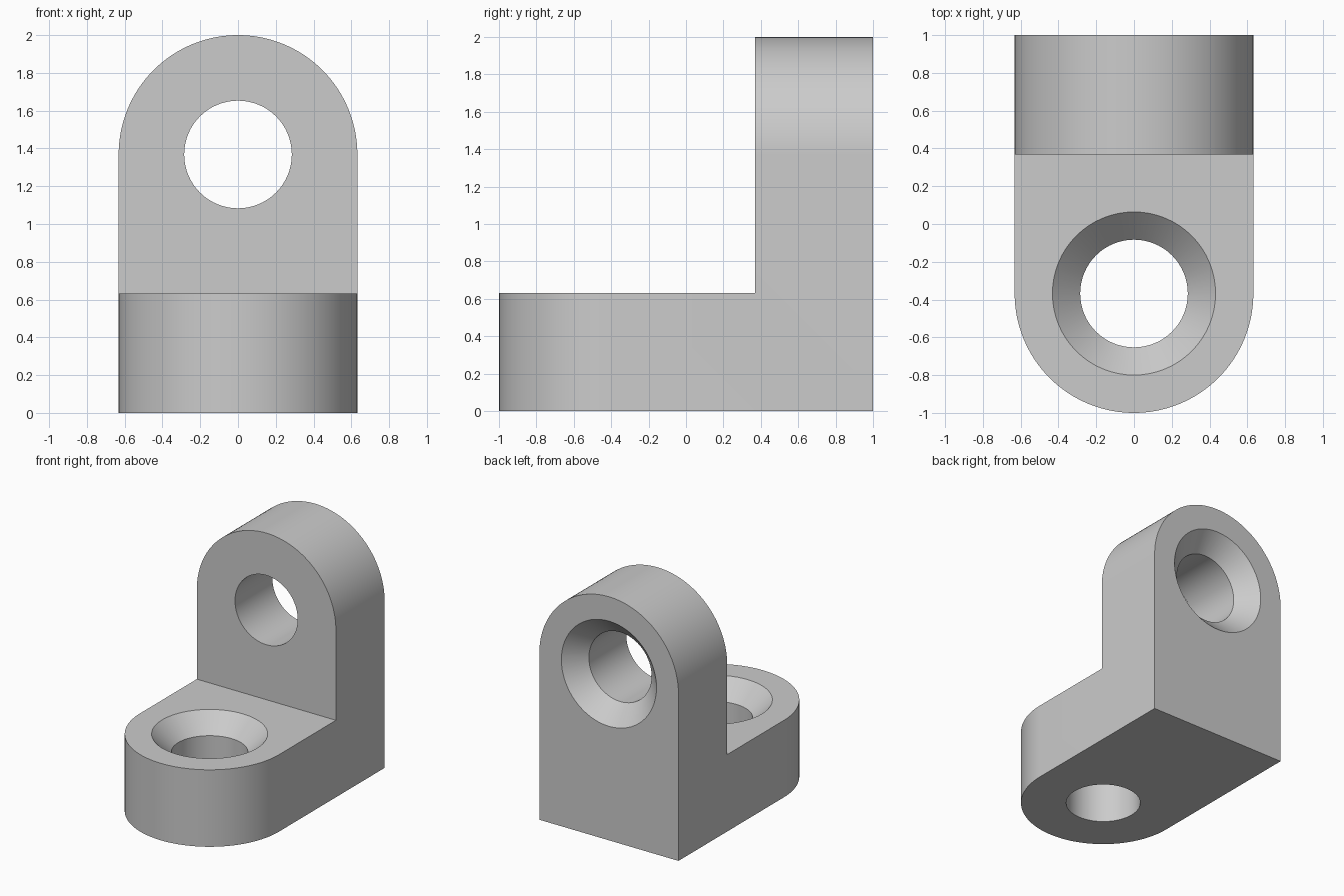
import bpy, bmesh, math
from mathutils import Matrix, Vector

if "Cube" in bpy.data.objects:
    bpy.data.objects.remove(bpy.data.objects["Cube"])

T = 0.632            # plate thickness, and radius of the rounded ends
BORE, SINK = 0.285, 0.432
CENTRE = T - 1       # y of the rounded end's centre
ARC = 64

grey = bpy.data.materials.new("plain grey")
grey.use_nodes = True
grey.diffuse_color = (0.6, 0.6, 0.6, 1)
grey.node_tree.nodes["Principled BSDF"].inputs["Base Color"].default_value = (0.6, 0.6, 0.6, 1)


def loft(bm, rings):
    """Closed solid through rings of equal length."""
    loops = [[bm.verts.new(p) for p in ring] for ring in rings]
    caps = [bm.faces.new(loops[0]), bm.faces.new(loops[-1])]
    n = len(loops[0])
    for a, b in zip(loops, loops[1:]):
        for i in range(n):
            j = (i + 1) % n
            bm.faces.new((a[i], a[j], b[j], b[i]))
    return caps


def make_object(name, bm):
    bmesh.ops.recalc_face_normals(bm, faces=bm.faces[:])
    mesh = bpy.data.meshes.new(name)
    bm.to_mesh(mesh)
    bm.free()
    mesh.materials.append(grey)
    obj = bpy.data.objects.new(name, mesh)
    bpy.context.collection.objects.link(obj)
    return obj


def outline(z):
    """Round-ended plate outline whose inner end is mitred at 45 degrees."""
    pts = [Vector((T * math.cos(a), CENTRE - T * math.sin(a), z))
           for a in (math.pi * i / ARC for i in range(ARC + 1))]
    return pts + [Vector((-T, 1 - z, z)), Vector((T, 1 - z, z))]


# Two mitred plates, the second reflected upright, welded into one bracket
bm = bmesh.new()
loft(bm, [outline(0), outline(T)])
swap = Matrix(((1, 0, 0, 0), (0, 0, -1, 1), (0, -1, 0, 1), (0, 0, 0, 1)))
copy = bmesh.ops.duplicate(bm, geom=bm.verts[:] + bm.edges[:] + bm.faces[:])["geom"]
bmesh.ops.transform(bm, matrix=swap, verts=[v for v in copy if isinstance(v, bmesh.types.BMVert)])
mitre = Vector((0, 1, 1)).normalized()
bm.normal_update()
inner = [f for f in bm.faces if abs(abs(f.normal.dot(mitre)) - 1) < 1e-4
         and all(abs(v.co.y + v.co.z - 1) < 1e-4 for v in f.verts)]
bmesh.ops.delete(bm, geom=inner, context='FACES')
bmesh.ops.remove_doubles(bm, verts=bm.verts[:], dist=1e-4)
bmesh.ops.recalc_face_normals(bm, faces=bm.faces[:])
bmesh.ops.dissolve_limit(bm, angle_limit=math.radians(0.3), verts=bm.verts[:], edges=bm.edges[:])
bracket = make_object("angle_bracket", bm)


# Countersunk holes: wide mouth on the top of the base and the back of the upright
def cutter(name, matrix):
    flare = SINK - BORE
    profile = [(BORE, -0.1), (BORE, T - flare), (SINK + 0.1, T + 0.1)]
    bm = bmesh.new()
    loft(bm, [[(r * math.cos(a), r * math.sin(a), h)
               for a in (2 * math.pi * i / ARC for i in range(ARC))] for r, h in profile])
    bm.transform(matrix)
    return make_object(name, bm)


cutters = [
    cutter("base_hole_cutter", Matrix.Translation((0, CENTRE, 0))),
    cutter("upright_hole_cutter",
           Matrix.Translation((0, 1 - T, 2 - T)) @ Matrix.Rotation(-math.pi / 2, 4, 'X')),
]
bpy.ops.object.select_all(action='DESELECT')
bracket.select_set(True)
bpy.context.view_layer.objects.active = bracket
for c in cutters:
    mod = bracket.modifiers.new("hole", 'BOOLEAN')
    mod.operation, mod.solver, mod.object = 'DIFFERENCE', 'EXACT', c
    bpy.ops.object.modifier_apply(modifier=mod.name)
    bpy.data.objects.remove(c)

bpy.ops.object.shade_smooth_by_angle(angle=math.radians(30))
